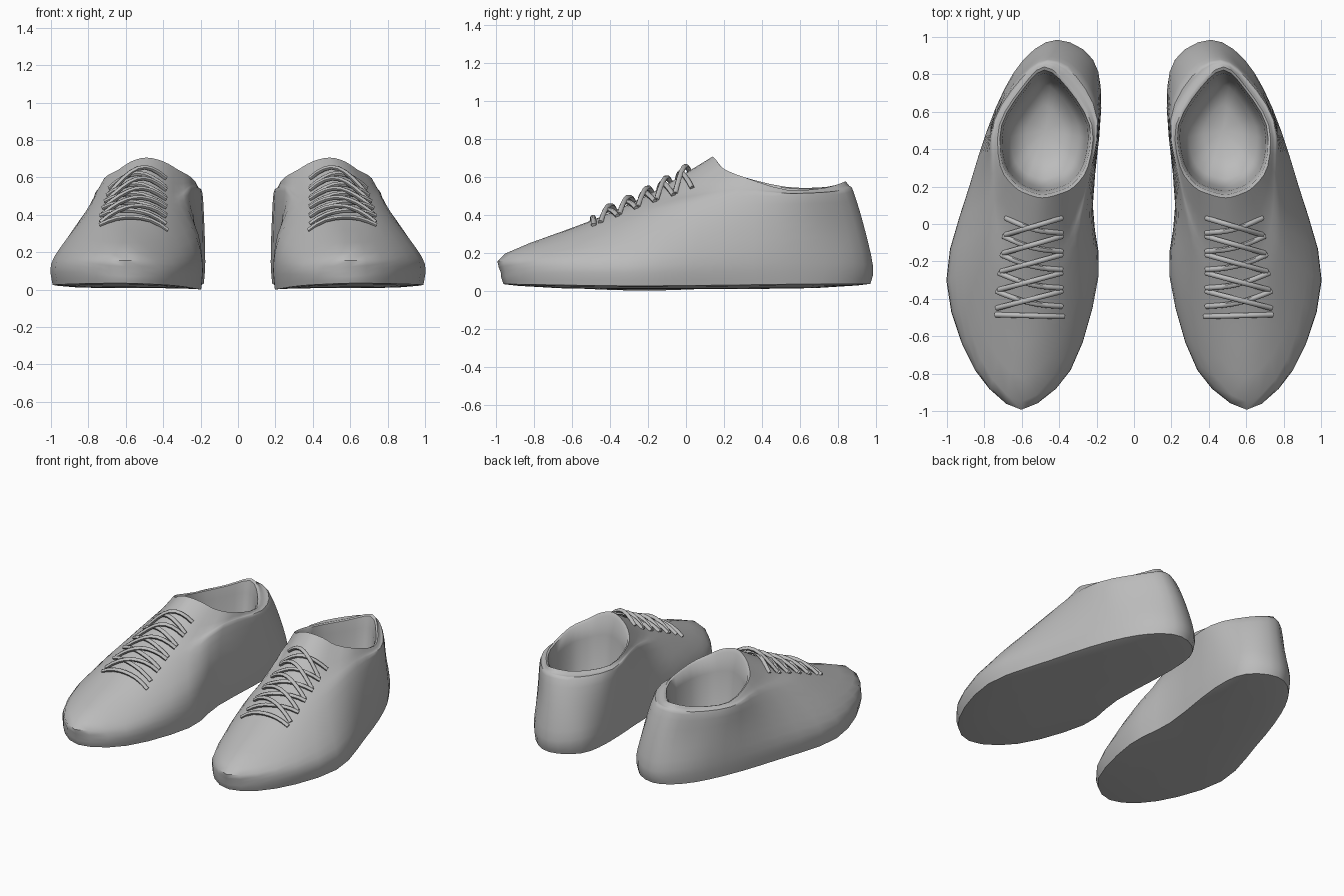
import bpy, bmesh, math
from mathutils import Vector
from mathutils.bvhtree import BVHTree

if "Cube" in bpy.data.objects:
    bpy.data.objects.remove(bpy.data.objects["Cube"])

grey = bpy.data.materials.new("plain grey")
grey.diffuse_color = (0.5, 0.5, 0.5, 1)
grey.use_nodes = True
grey.node_tree.nodes["Principled BSDF"].inputs["Base Color"].default_value = grey.diffuse_color


def ring(text):
    return [Vector([float(n) for n in p.split(",")]) for p in text.split()]


def spline(a, b, c, d, t):
    return 0.5 * (2 * b + (c - a) * t + (2 * a - 5 * b + 4 * c - d) * t * t
                  + (3 * b - a - 3 * c + d) * t ** 3)


def refine(pts, n, closed):
    out, m = [], len(pts)
    for i in range(m if closed else m - 1):
        q = [pts[k % m] if closed else pts[min(max(k, 0), m - 1)] for k in range(i - 1, i + 3)]
        out += [spline(*q, j / n) for j in range(n)]
    return out if closed else out + [pts[-1]]


def finish(obj, angle):
    obj.data.materials.clear()
    obj.data.materials.append(grey)
    bpy.ops.object.select_all(action='DESELECT')
    obj.select_set(True)
    bpy.context.view_layer.objects.active = obj
    bpy.ops.object.shade_smooth_by_angle(angle=math.radians(angle))
    obj.modifiers.new("other foot", 'MIRROR').use_mirror_merge = False


# Control rings, each running from the toe round the outer side to the heel and back
welt = ring(".6,-.975,.1 .85,-.78,.13 1,-.3,.14 .88,.2,.15 .74,.62,.15 .59,.88,.15 "
            ".41,.985,.13 .22,.88,.15 .175,.62,.15 .22,.1,.15 .19,-.28,.14 .34,-.78,.12")
lower = ring(".6,-.95,.2 .82,-.72,.21 .92,-.25,.27 .83,.22,.33 .74,.6,.35 .58,.84,.35 "
             ".43,.935,.35 .26,.85,.35 .18,.6,.35 .23,.12,.34 .22,-.25,.28 .38,-.72,.21")
upper = ring(".57,-.48,.38 .7,-.36,.41 .78,-.12,.44 .77,.26,.5 .75,.56,.5 .6,.79,.51 "
             ".46,.88,.53 .3,.8,.52 .19,.56,.52 .25,.18,.53 .31,-.12,.45 .42,-.36,.41")
rim = ring(".49,.14,.71 .57,.16,.69 .64,.2,.645 .715,.31,.6 .72,.53,.535 .6,.73,.545 "
           ".48,.84,.58 .35,.74,.55 .225,.53,.55 .245,.31,.6 .32,.2,.645 .4,.16,.69")
neck = [a.lerp(b, 0.5) - Vector((0, 0, 0.02 if b.z > 0.62 else 0)) for a, b in zip(upper, rim)]

# Sole edge sits just inside the welt and dips under the inner arch
sole = []
for p in welt:
    z = 0.04 - 0.03 * max(0, 1 - abs(p.y + 0.2) / 0.9) * (1.3 if p.x < 0.4 else 0.4)
    sole.append(Vector((0.56 + (p.x - 0.56) * 0.98, p.y * 0.985, z)))

columns = list(zip(*[refine(r, 3, True) for r in (sole, welt, lower, upper, neck, rim)]))
columns = [refine(list(c), 3, False) for c in columns]
rings = [list(r) for r in zip(*columns)]


def shrink(r, k, z, cx, cy, blend):
    return [Vector((cx + (p.x - cx) * k, cy + (p.y - cy) * k, p.z + (z - p.z) * blend)) for p in r]


# Underside rings first, then the outer wall, then the lining down to the insole
under = [shrink(rings[0], k, 0.012, 0.54, 0, b) for k, b in ((0.3, 1), (0.7, 0.8), (0.93, 0.3))]
lining = [shrink(rings[-1], k, z, 0.475, 0.5, b) for k, z, b in
          ((0.95, 0.5, 0.12), (0.9, 0.4, 0.5), (0.84, 0.3, 1), (0.72, 0.2, 1), (0.4, 0.14, 1))]
bm = bmesh.new()
loops = [[bm.verts.new(p) for p in r] for r in under + rings + lining]
count = len(loops[0])
for a, b in zip(loops, loops[1:]):
    for i in range(count):
        j = (i + 1) % count
        bm.faces.new((a[i], a[j], b[j], b[i]))
for r, centre in ((loops[0], (0.54, 0, 0.012)), (loops[-1], (0.475, 0.5, 0.125))):
    hub = bm.verts.new(centre)
    for i in range(count):
        bm.faces.new((r[i], r[(i + 1) % count], hub))
bmesh.ops.recalc_face_normals(bm, faces=bm.faces)
low = min(v.co.z for v in bm.verts)
bmesh.ops.translate(bm, verts=bm.verts, vec=(0, 0, -low))
surface = BVHTree.FromBMesh(bm)
mesh = bpy.data.meshes.new("shoe_body")
bm.to_mesh(mesh)
bm.free()
body = bpy.data.objects.new("shoe_body", mesh)
bpy.context.collection.objects.link(body)
finish(body, 50)

# Laces: one straight bar at the toe end, then five crossed pairs draped over the top
curve = bpy.data.curves.new("laces", 'CURVE')
curve.dimensions = '3D'
curve.bevel_depth = 0.014
curve.bevel_resolution = 1
curve.use_fill_caps = True


def strand(start, end, lift, sag):
    s = curve.splines.new('POLY')
    s.points.add(8)
    for i, point in enumerate(s.points):
        t = i / 8
        x = start[0] + (end[0] - start[0]) * t
        arch = math.sin(math.pi * t)
        y = start[1] + (end[1] - start[1]) * t - sag * arch
        hit = surface.ray_cast(Vector((x, y, 2)), Vector((0, 0, -1)))[0]
        point.co = (x, y, hit.z + 0.004 + lift * arch, 1)


strand((0.375, -0.495), (0.74, -0.485), 0.012, 0)
for i in range(5):
    y = -0.36 + 0.098 * i
    right = 0.735 - 0.012 * i
    strand((0.385, y), (right, y - 0.09), 0.035, 0)
    strand((right, y), (0.385, y - 0.08), 0.018, 0.02)
laces = bpy.data.objects.new("laces", curve)
bpy.context.collection.objects.link(laces)
bpy.ops.object.select_all(action='DESELECT')
laces.select_set(True)
bpy.context.view_layer.objects.active = laces
bpy.ops.object.convert(target='MESH')
finish(bpy.context.view_layer.objects.active, 60)
